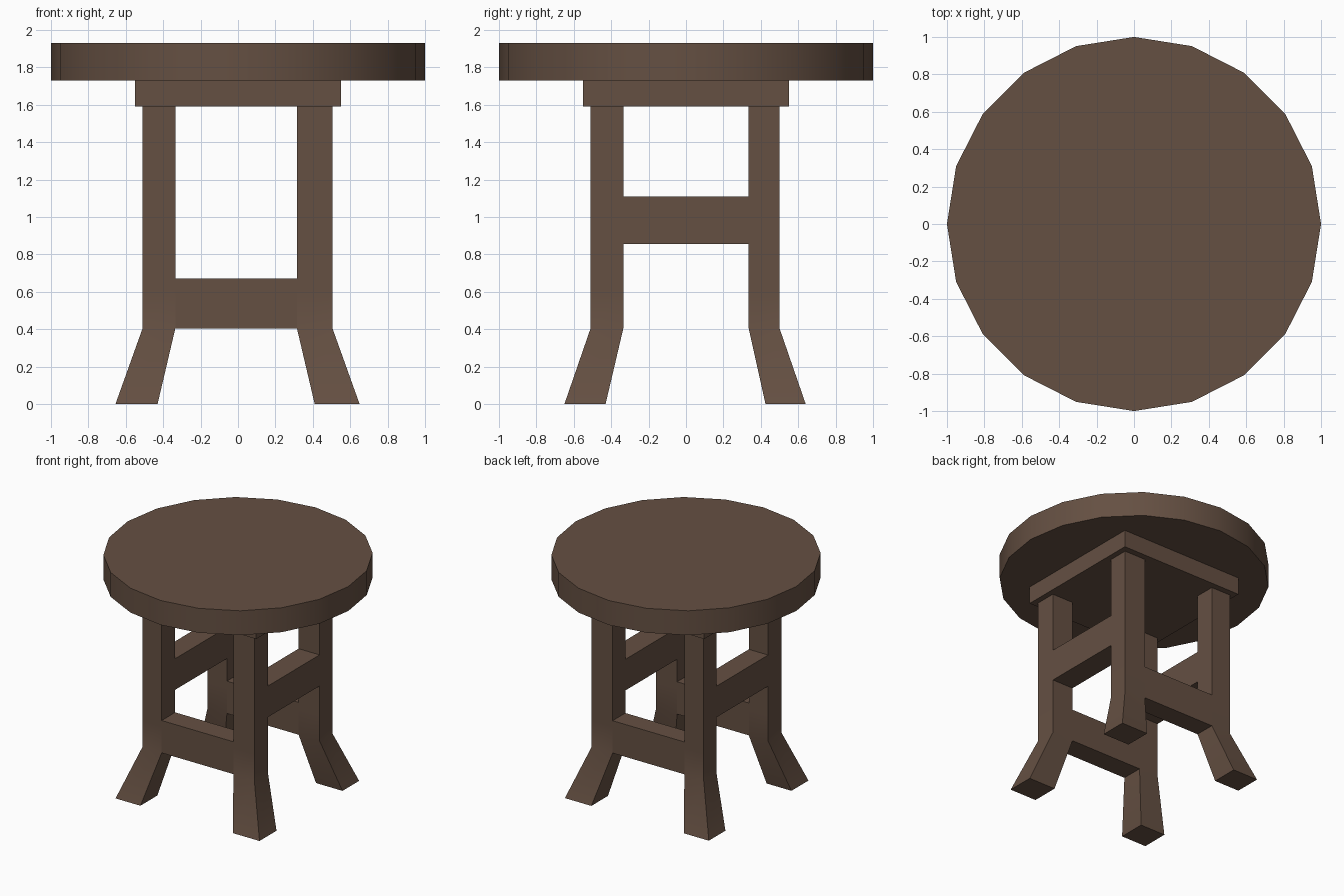
import bpy, bmesh, math

if "Cube" in bpy.data.objects:
    bpy.data.objects.remove(bpy.data.objects["Cube"])

wood = bpy.data.materials.new("dark_wood")
wood.diffuse_color = (0.13, 0.08, 0.055, 1)
wood.use_nodes = True
wood.node_tree.nodes["Principled BSDF"].inputs["Base Color"].default_value = wood.diffuse_color


def finish(name, bm):
    bmesh.ops.recalc_face_normals(bm, faces=bm.faces[:])
    mesh = bpy.data.meshes.new(name)
    bm.to_mesh(mesh)
    bm.free()
    mesh.materials.append(wood)
    mesh.shade_smooth()
    mesh.set_sharp_from_angle(angle=math.radians(30))
    ob = bpy.data.objects.new(name, mesh)
    bpy.context.collection.objects.link(ob)
    return ob


def loft(name, sections):
    """Skin a stack of rectangles (x0, x1, y0, y1, z) and cap both ends."""
    bm = bmesh.new()
    rings = [[bm.verts.new(p) for p in
              ((x0, y0, z), (x1, y0, z), (x1, y1, z), (x0, y1, z))]
             for x0, x1, y0, y1, z in sections]
    for a, b in zip(rings, rings[1:]):
        for i in range(4):
            j = (i + 1) % 4
            bm.faces.new((a[i], a[j], b[j], b[i]))
    bm.faces.new(rings[0][::-1])
    bm.faces.new(rings[-1])
    return finish(name, bm)


def box(name, x, y, z):
    return loft(name, [(*x, *y, z[0]), (*x, *y, z[1])])


# Round seat with 20 sides
bm = bmesh.new()
bmesh.ops.create_cone(bm, cap_ends=True, segments=20, radius1=1, radius2=1, depth=0.2)
bmesh.ops.translate(bm, verts=bm.verts[:], vec=(0, 0, 1.83))
finish("seat", bm)

# Square block under the seat
box("seat_support", (-0.55, 0.55), (-0.55, 0.55), (1.59, 1.73))

# Leg ranges: (upright, foot) on each side
leg_x = {"left": ((-0.51, -0.335), (-0.655, -0.43)),
         "right": ((0.315, 0.505), (0.41, 0.65))}
leg_y = {"front": ((-0.51, -0.335), (-0.65, -0.43)),
         "back": ((0.335, 0.50), (0.425, 0.64))}

# Four legs with splayed feet
for xn, (ux, fx) in leg_x.items():
    for yn, (uy, fy) in leg_y.items():
        loft(f"{yn}_{xn}_leg", [(*fx, *fy, 0)] +
             [(*ux, *uy, z) for z in (0.405, 0.62, 1.59)])

# Low rails front and back, flush with the legs
for yn, (uy, _) in leg_y.items():
    box(f"{yn}_rail", (-0.335, 0.315), uy, (0.405, 0.67))

# High rails left and right
for xn, (ux, _) in leg_x.items():
    box(f"{xn}_rail", ux, (-0.335, 0.335), (0.855, 1.11))
